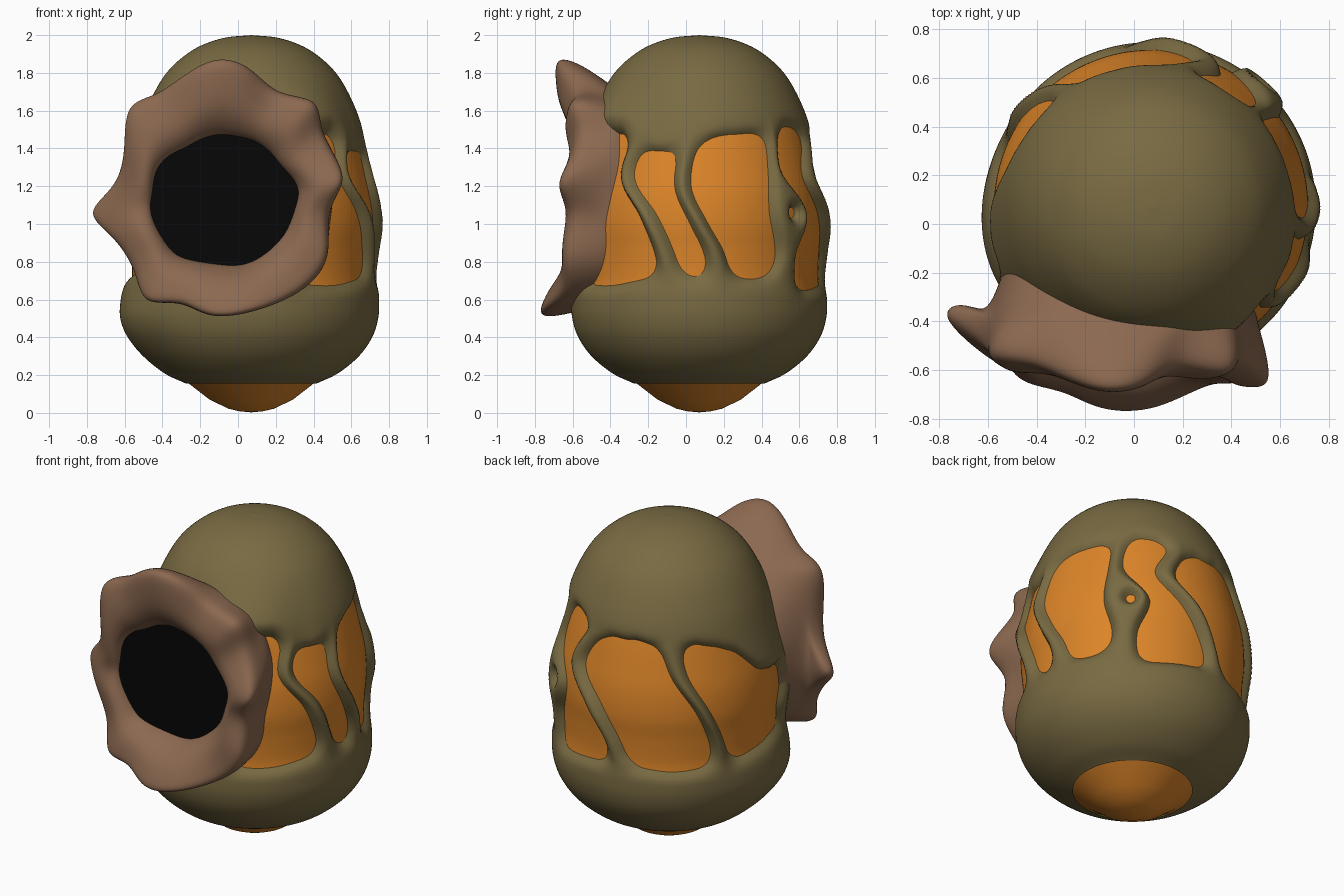
import bpy, bmesh, math
from mathutils import Vector, noise

if "Cube" in bpy.data.objects:
    bpy.data.objects.remove(bpy.data.objects["Cube"])

CX, CY = 0.07, 0.07          # body axis
MX, MZ = -0.08, 1.12         # mouth centre


def material(name, rgb):
    m = bpy.data.materials.new(name)
    m.diffuse_color = (*rgb, 1)
    m.use_nodes = True
    m.node_tree.nodes["Principled BSDF"].inputs["Base Color"].default_value = m.diffuse_color
    return m


OLIVE = material("olive", (0.19, 0.145, 0.055))
ORANGE = material("orange", (0.72, 0.235, 0.022))
BROWN = material("brown", (0.26, 0.14, 0.08))
BLACK = material("black", (0.002, 0.002, 0.002))


def make(name, verts, faces, mat):
    me = bpy.data.meshes.new(name)
    me.from_pydata(verts, [], faces)
    bm = bmesh.new()
    bm.from_mesh(me)
    bmesh.ops.delete(bm, geom=[v for v in bm.verts if not v.link_faces], context='VERTS')
    bmesh.ops.recalc_face_normals(bm, faces=bm.faces)
    for f in bm.faces:
        f.smooth = True
    bm.to_mesh(me)
    bm.free()
    me.materials.append(mat)
    ob = bpy.data.objects.new(name, me)
    bpy.context.collection.objects.link(ob)
    return ob


def strip(rows, n):
    """Quads joining closed rings of n vertices."""
    return [(a * n + i, a * n + (i + 1) % n, (a + 1) * n + (i + 1) % n, (a + 1) * n + i)
            for a in range(rows - 1) for i in range(n)]


def catmull(pts, steps):
    p = [Vector(q) for q in pts]
    p = [2 * p[0] - p[1]] + p + [2 * p[-1] - p[-2]]
    out = []
    for i in range(1, len(p) - 2):
        a, b, c, d = p[i - 1:i + 3]
        for s in range(steps):
            t = s / steps
            out.append(0.5 * (2 * b + (c - a) * t + (2 * a - 5 * b + 4 * c - d) * t * t
                              + (3 * b - a - 3 * c + d) * t ** 3))
    return out + [p[-2]]


def table(tab, x):
    """Linear interpolation in rows (x, value, value)."""
    if x <= tab[0][0]:
        return tab[0][1:]
    for a, b in zip(tab, tab[1:]):
        if x <= b[0]:
            t = (x - a[0]) / (b[0] - a[0])
            return [u + (v - u) * t for u, v in zip(a[1:], b[1:])]
    return tab[-1][1:]


def bump(x, centre, half):
    """Smooth hump, 1 at the centre and 0 beyond the half width."""
    t = max(0, 1 - abs(x - centre) / half)
    return t * t * (3 - 2 * t)


def body_point(r, a, z):
    """Point on the body, flattened behind the mouth."""
    x, y = CX + r * math.cos(a), CY + r * math.sin(a)
    if math.hypot((x - MX) / 0.47, (z - MZ) / 0.45) < 1:
        y = max(y, -0.46)
    return x, y, z


# Body profile (radius, z)
profile = catmull([(0.345, 0.155), (0.46, 0.21), (0.57, 0.3), (0.64, 0.4), (0.672, 0.5),
                   (0.677, 0.6), (0.667, 0.72), (0.672, 0.86), (0.683, 1.0), (0.673, 1.15),
                   (0.642, 1.3), (0.605, 1.45), (0.557, 1.6), (0.483, 1.75), (0.402, 1.85),
                   (0.285, 1.935), (0.145, 1.985), (0, 2.0)], 8)

# Inner core, seen through the windows and at the bottom
core = [(0.001, 0.003), (0.06, 0.008), (0.12, 0.022), (0.22, 0.07), (0.33, 0.155)]
core += [(r - 0.037, z) for r, z in profile if 0.21 < z < 1.7] + [(0.001, 1.75)]
N = 128
verts = [body_point(r, 2 * math.pi * i / N, z) for r, z in core for i in range(N)]
make("inner_core", verts, strip(len(core), N), ORANGE)

# Strands across the windows: rows of (z, angle, half width)
strands = [catmull(s, 6) for s in (
    [(0.7, -14, .07), (0.85, -17, .06), (1.05, -25, .055), (1.25, -38, .052), (1.45, -34, .06)],
    [(0.7, 10, .07), (0.85, 7, .06), (1.0, 0, .052), (1.2, -8, .05), (1.42, -6, .055)],
    [(0.7, 44, .1), (0.85, 46, .08), (1.06, 47, .14), (1.27, 41, .055), (1.45, 42, .05)],
    [(0.7, 98, .07), (0.85, 93, .06), (1.05, 82, .065), (1.25, 68, .07), (1.45, 77, .07)],
    [(0.7, 153, .06), (0.85, 150, .05), (1.05, 142, .045), (1.25, 131, .055), (1.42, 126, .07)],
    [(0.7, 250, .5), (0.85, 250, .56), (1.0, 250, .53), (1.1, 250, .56), (1.4, 250, .6)])]
# Window limits by angle: (angle, bottom z, top z)
limits = catmull([(-65, .68, 1.47), (-45, .68, 1.47), (-22, .72, 1.38), (-6, .72, 1.42),
                  (12, .71, 1.46), (35, .71, 1.48), (45, .66, 1.49), (60, .65, 1.51),
                  (85, .68, 1.45), (105, .69, 1.45), (128, .67, 1.44), (148, .69, 1.42),
                  (165, .7, 1.34), (182, .72, 1.18), (200, .74, 1.16), (240, .7, 1.3),
                  (295, .68, 1.47)], 4)


def smin(a, b, k):
    h = max(k - abs(a - b), 0) / k
    return min(a, b) - h * h * k / 4


def shell_distance(deg, z):
    """Below zero inside the shell, above zero in a window."""
    lo, hi = table(limits, deg)
    a = math.radians(deg)
    d = smin(z - lo, hi - z + 0.012 * noise.noise((math.cos(a) * 5, math.sin(a) * 5, z * 5)), 0.07)
    for path in strands:
        ang, w = table(path, z)
        diff = (deg - ang + 180) % 360 - 180
        d = smin(d, abs(math.radians(diff)) * 0.66 - w, 0.11)
    hole = math.hypot(math.radians(deg - 49) * 0.67, z - 1.06)
    return max(d, 0.026 - hole)


# Outer shell: sinks below the core wherever there is a window
N = 320
verts, dist = [], []
for r, z in profile:
    for i in range(N):
        deg = -65 + 360 * i / N
        d = shell_distance(deg, z) if 0.5 < z < 1.65 else -1
        rr = r + 0.042 * (math.tanh(-d / 0.04) - 1)
        if d < 0:                                      # strands bulge most at mid height
            rr += 0.02 * bump(z, 1.0, 0.45) * min(1, -d / 0.04)
            # lip over the mouth, and the side lump below it
            rr += 0.05 * bump((deg + 180) % 360 - 180, -58, 35) * bump(z, 1.53, 0.3) * min(1, -d / 0.1)
            rr += 0.03 * bump(deg, 200, 50) * bump(z, 0.5, 0.25)
        verts.append(body_point(max(rr, 0.0005), math.radians(deg), z))
        dist.append(d)
faces = [f for f in strip(len(profile), N) if min(dist[i] for i in f) < 0.035]
make("outer_shell", verts, faces, OLIVE)

# Ruffled mouth: rim points (x, y, z), clockwise from the top
rim = [(-.12, -.69, 1.89), (.06, -.66, 1.84), (.2, -.58, 1.7), (.41, -.62, 1.66), (.44, -.56, 1.5),
       (.53, -.62, 1.33), (.56, -.67, 1.2), (.47, -.6, 1.05), (.48, -.65, .83), (.34, -.65, .65),
       (.1, -.77, .54), (-.14, -.77, .5), (-.3, -.69, .58), (-.49, -.64, .58), (-.55, -.54, .74),
       (-.66, -.5, .92), (-.8, -.37, 1.06), (-.66, -.46, 1.2), (-.61, -.53, 1.4),
       (-.59, -.55, 1.62), (-.44, -.57, 1.69), (-.3, -.63, 1.79)]
M = len(rim)


def ellipse(rx, rz, y, cx=MX, cz=MZ, wob=0, power=1):
    out = []
    for p in rim:
        a = math.atan2(p[2] - MZ, p[0] - MX)
        k = 1 + wob * math.sin(5 * a + 1) + wob * math.sin(8 * a)
        c, s = (math.copysign(abs(f(a)) ** power, f(a)) for f in (math.cos, math.sin))
        out.append(Vector((cx + rx * k * c, y, cz + rz * k * s)))
    return out


def blend(a, b, t, dy=0):
    return [p.lerp(q, t) + Vector((0, dy, 0)) for p, q in zip(a, b)]


raw = [Vector(p) for p in rim]
edge = [p + 0.45 * (p - (raw[i - 1] + raw[(i + 1) % M]) / 2) for i, p in enumerate(raw)]
lip = ellipse(0.385, 0.345, -0.56, wob=0.03)
throat = ellipse(0.39, 0.35, -0.48, wob=0.03)
base = ellipse(0.55, 0.565, -0.36, -0.045, 1.15, power=0.72)
root = ellipse(0.48, 0.44, -0.1, -0.03, 1.12)
rings = [throat, lip, blend(lip, edge, 0.3, -0.07), blend(lip, edge, 0.7, -0.04), edge,
         blend(edge, base, 0.25, 0.05), blend(edge, base, 0.7, 0.02), base, root]
mouth = make("ruffled_mouth", [v for r in rings for v in r], strip(len(rings), M), BROWN)
sub = mouth.modifiers.new("smooth", 'SUBSURF')
sub.levels = sub.render_levels = 3

# Dark opening inside the mouth
n = 64
verts = [(MX + 0.42 * math.cos(2 * math.pi * i / n), -0.535, MZ + 0.385 * math.sin(2 * math.pi * i / n))
         for i in range(n)]
make("dark_opening", verts, [tuple(range(n))], BLACK)
